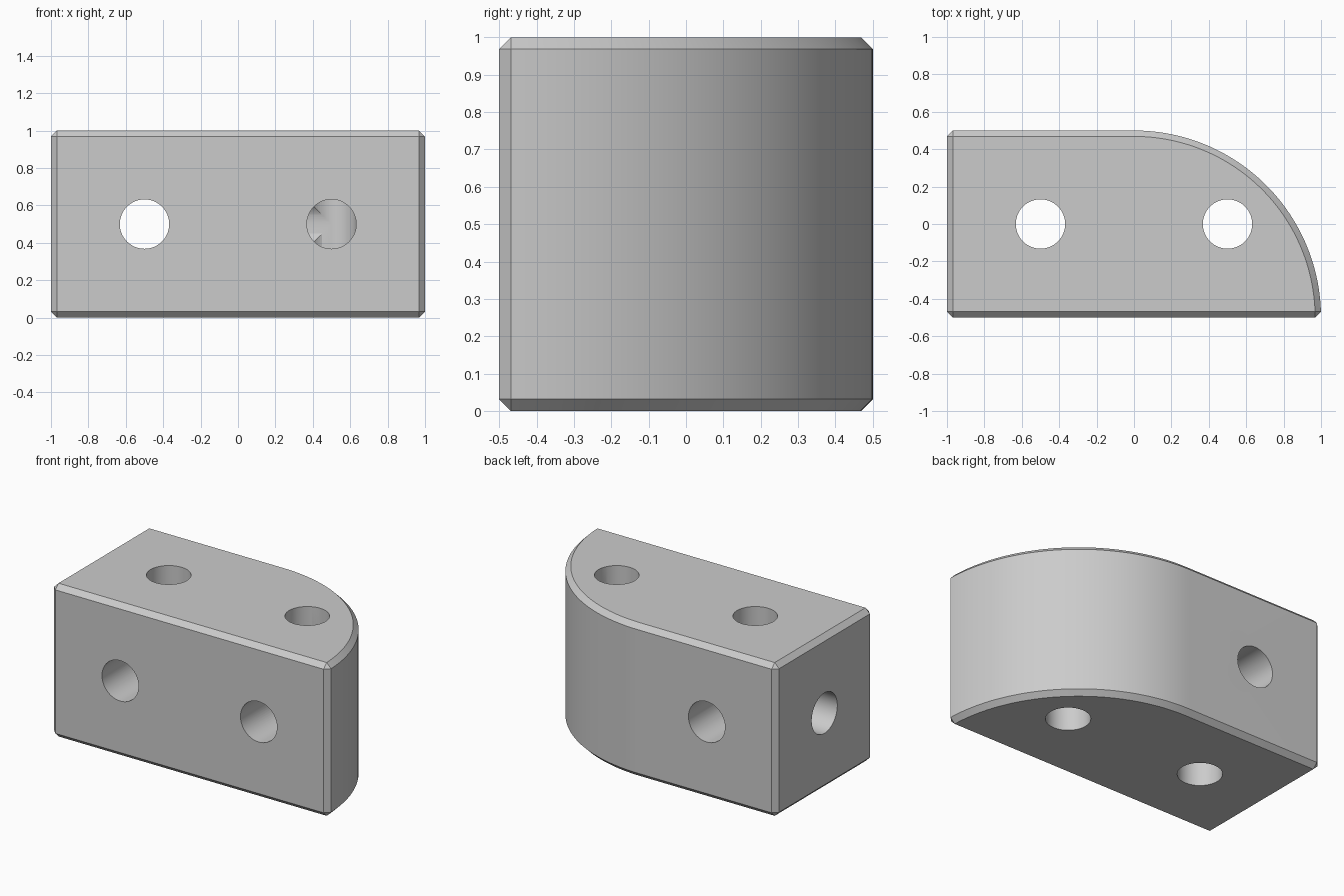
import bpy
import bmesh
from math import cos, sin, pi, radians
from mathutils import Matrix, Vector

cube = bpy.data.objects.get("Cube")
if cube:
    bpy.data.objects.remove(cube, do_unlink=True)

GREY = (0.6, 0.6, 0.6, 1.0)
HOLE_RADIUS = 0.132
ARC_STEPS = 48

grey = bpy.data.materials.new("plain grey")
grey.use_nodes = True
grey.diffuse_color = GREY
grey.node_tree.nodes["Principled BSDF"].inputs["Base Color"].default_value = GREY


def add_object(name, bm):
    mesh = bpy.data.meshes.new(name)
    bmesh.ops.recalc_face_normals(bm, faces=bm.faces)
    bm.to_mesh(mesh)
    bm.free()
    obj = bpy.data.objects.new(name, mesh)
    bpy.context.collection.objects.link(obj)
    mesh.materials.append(grey)
    return obj


def hole_cutter(name, start, end):
    """Cylinder running from start to end."""
    start, end = Vector(start), Vector(end)
    axis = end - start
    bm = bmesh.new()
    bmesh.ops.create_cone(
        bm, cap_ends=True, segments=64, radius1=HOLE_RADIUS, radius2=HOLE_RADIUS,
        depth=axis.length,
        matrix=Matrix.Translation((start + end) / 2) @ axis.to_track_quat('Z', 'Y').to_matrix().to_4x4())
    obj = add_object(name, bm)
    obj.hide_render = True
    obj.hide_set(True)
    return obj


# Block with one quarter-round end, extruded upward
bm = bmesh.new()
outline = [(-1, 0.5), (-1, -0.5)]
outline += [(cos(a), sin(a) - 0.5)
            for a in (pi / 2 * i / ARC_STEPS for i in range(ARC_STEPS + 1))]
base = bm.faces.new([bm.verts.new((x, y, 0)) for x, y in outline])
top = bmesh.ops.extrude_face_region(bm, geom=[base])["geom"]
bmesh.ops.translate(bm, vec=(0, 0, 1),
                    verts=[v for v in top if isinstance(v, bmesh.types.BMVert)])
block = add_object("rounded_block", bm)

# Chamfered edges
chamfer = block.modifiers.new("chamfer", 'BEVEL')
chamfer.width = 0.05
chamfer.segments = 1
chamfer.limit_method = 'ANGLE'
chamfer.angle_limit = radians(30)

# Through holes, plus blind holes that meet the upright hole in the round end
cutters = [
    hole_cutter("upright_hole_square_end", (-0.5, 0, -0.2), (-0.5, 0, 1.2)),
    hole_cutter("upright_hole_round_end", (0.5, 0, -0.2), (0.5, 0, 1.2)),
    hole_cutter("cross_hole_square_end", (-0.5, -0.7, 0.5), (-0.5, 0.7, 0.5)),
    hole_cutter("front_hole_round_end", (0.5, -0.7, 0.5), (0.5, 0, 0.5)),
    hole_cutter("long_hole", (-1.2, 0, 0.5), (0.5, 0, 0.5)),
]
for cutter in cutters:
    cut = block.modifiers.new(cutter.name, 'BOOLEAN')
    cut.operation = 'DIFFERENCE'
    cut.solver = 'EXACT'
    cut.object = cutter

# Bake the modifiers, then smooth the curved walls
evaluated = block.evaluated_get(bpy.context.evaluated_depsgraph_get())
finished = bpy.data.meshes.new_from_object(evaluated)
block.modifiers.clear()
block.data = finished
for cutter in cutters:
    bpy.data.objects.remove(cutter, do_unlink=True)

bpy.ops.object.select_all(action='DESELECT')
block.select_set(True)
bpy.context.view_layer.objects.active = block
bpy.ops.object.shade_smooth_by_angle(angle=radians(30))
